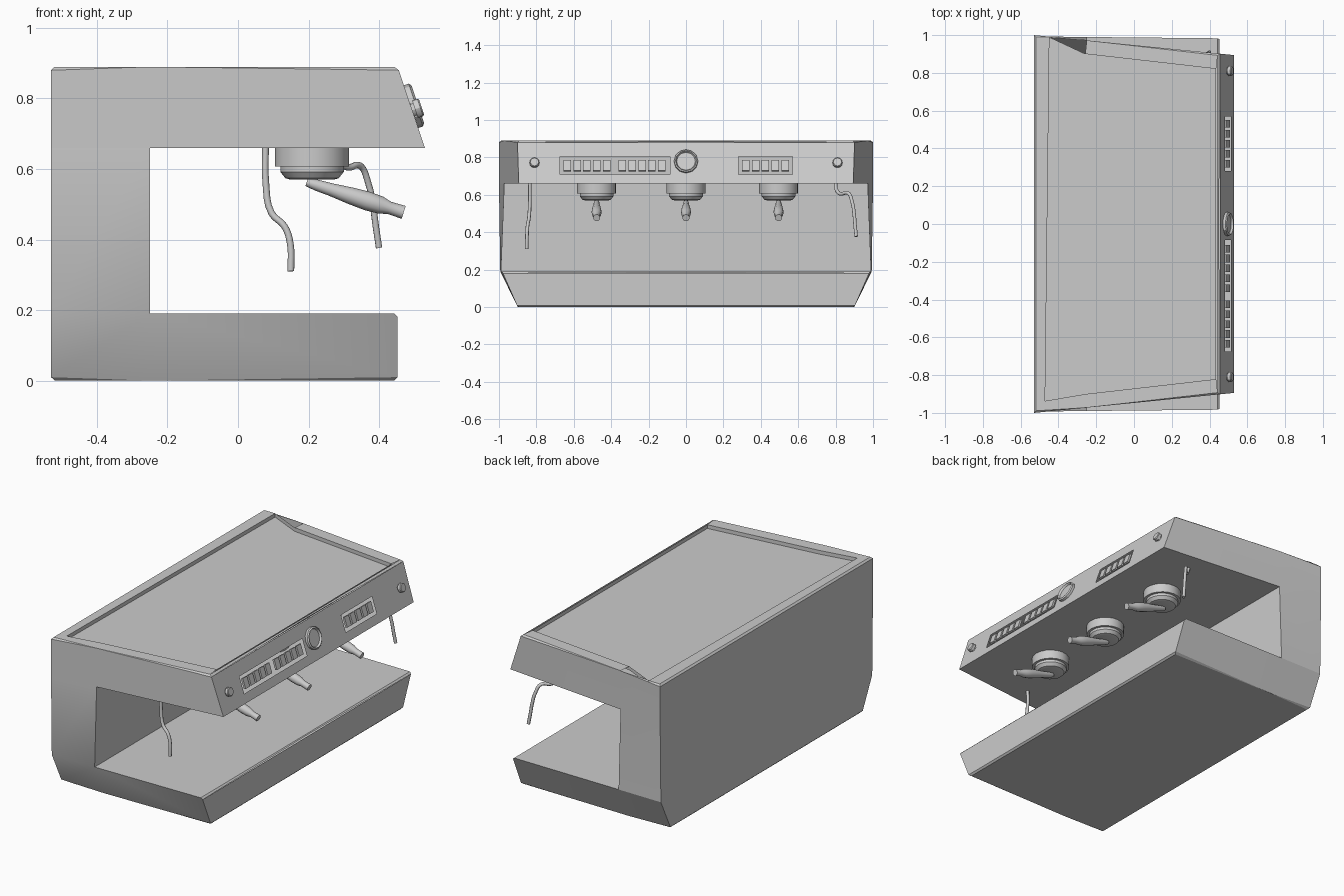
import bpy, bmesh, math
from mathutils import Matrix, Vector

if "Cube" in bpy.data.objects:
    bpy.data.objects.remove(bpy.data.objects["Cube"])


def finish(bm, name, angle=30):
    bmesh.ops.recalc_face_normals(bm, faces=bm.faces)
    me = bpy.data.meshes.new(name)
    bm.to_mesh(me)
    bm.free()
    ob = bpy.data.objects.new(name, me)
    bpy.context.collection.objects.link(ob)
    if angle:
        smooth(ob, angle)
    return ob


def smooth(ob, angle=30):
    bpy.ops.object.select_all(action='DESELECT')
    ob.select_set(True)
    bpy.context.view_layer.objects.active = ob
    bpy.ops.object.shade_smooth_by_angle(angle=math.radians(angle))


def lathe(name, profile, sides, matrix, angle=30):
    # profile of (radius, height) turned about local z, capped at both ends
    bm = bmesh.new()
    rings = [[bm.verts.new((r * math.cos(math.tau * i / sides),
                            r * math.sin(math.tau * i / sides), h))
              for i in range(sides)] for r, h in profile]
    for a, b in zip(rings, rings[1:]):
        for i in range(sides):
            j = (i + 1) % sides
            bm.faces.new((a[i], a[j], b[j], b[i]))
    bm.faces.new(rings[0])
    bm.faces.new(rings[-1])
    bm.transform(matrix)
    return finish(bm, name, angle)


def on_panel(y, z):
    # frame on the sloping control panel: local x = world y, local z = outward
    s = math.hypot(0.075, 0.225)
    v = Vector((-0.075, 0, 0.225)) / s
    n = Vector((0.225, 0, 0.075)) / s
    p = (0.53 - (z - 0.66) / 3, y, z)
    return Matrix(((0, v.x, n.x, p[0]), (1, v.y, n.y, p[1]),
                   (0, v.z, n.z, p[2]), (0, 0, 0, 1)))


def box(name, size, matrix, angle=0):
    bm = bmesh.new()
    bmesh.ops.create_cube(bm, size=1, matrix=matrix @ Matrix.Diagonal((*size, 1)))
    return finish(bm, name, angle)


# Body: C-shaped profile with a half width at every point
pts = {'A': (-.53, 0, .9), 'B': (-.25, 0, .9), 'C': (.453, 0, .9),
       'D': (-.53, .19, .993), 'E': (-.25, .19, .99), 'F': (.453, .19, .983),
       'G': (-.53, .66, 1), 'H': (-.25, .66, .972), 'I': (.53, .66, .894),
       'J': (-.53, .89, 1), 'K': (-.25, .89, .972), 'L': (.453, .89, .9017)}
bm = bmesh.new()
left = {k: bm.verts.new((x, -w, z)) for k, (x, z, w) in pts.items()}
right = {k: bm.verts.new((x, w, z)) for k, (x, z, w) in pts.items()}
for q in ('ABED', 'BCFE', 'DEHG', 'GHKJ', 'HILK'):
    for side in (left, right):
        bm.faces.new([side[k] for k in q])
for a, b in ('AD', 'DG', 'GJ', 'CF', 'EF', 'EH', 'HI', 'IL'):
    bm.faces.new((left[a], left[b], right[b], right[a]))
caps = [bm.faces.new([left[k] for k in s] + [right[k] for k in reversed(s)])
        for s in ('ABC', 'JKL')]
edges = {e for f in caps for e in f.edges}
edges.add(bm.edges.get((left['F'], right['F'])))
bmesh.ops.bevel(bm, geom=list(edges), offset=0.01, segments=1, affect='EDGES')
bmesh.ops.recalc_face_normals(bm, faces=bm.faces)

# Recessed cup tray on top
top = max((f for f in bm.faces if f.normal.z > .99), key=lambda f: f.calc_center_median().z)
bmesh.ops.inset_region(bm, faces=[top], thickness=0.072)
floor = bmesh.ops.extrude_discrete_faces(bm, faces=[top])['faces'][0]
bmesh.ops.translate(bm, verts=floor.verts, vec=(0, 0, -0.022))
body = finish(bm, 'machine_body', 0)

# Shallow recesses for the button strips
for i, (y0, y1) in enumerate(((-.675, -.085), (.28, .57))):
    cutter = box('strip_cutter', (y1 - y0, .1, .016), on_panel((y0 + y1) / 2, .757))
    cutter.hide_render = True
    mod = body.modifiers.new('strip_recess', 'BOOLEAN')
    mod.operation, mod.object, mod.solver = 'DIFFERENCE', cutter, 'EXACT'
    bpy.context.view_layer.objects.active = body
    bpy.ops.object.modifier_apply(modifier=mod.name)
    bpy.data.objects.remove(cutter)
smooth(body)

# Push buttons in groups of five
for g, y0 in enumerate((-.635, -.34, .32)):
    for i in range(5):
        box(f'button_{g}_{i}', (.04, .06, .012), on_panel(y0 + i * .0525, .757)
            @ Matrix.Translation((0, 0, -.004)))

# Dished gauge and steam knobs
lathe('pressure_gauge', [(.064, -.01), (.064, .014), (.056, .02), (.05, .008), (.003, .008)],
      12, on_panel(0, .777))
for s, side in ((-1, 'left'), (1, 'right')):
    lathe(f'steam_knob_{side}', [(.018, -.01), (.018, .008), (.026, .008), (.026, .024), (.022, .028)],
          12, on_panel(s * .81, .767))

# Brew groups with filter handles
start, end = Vector((.195, 0, .563)), Vector((.47, 0, .477))
length = (end - start).length
turn = (end - start).to_track_quat('Z', 'Y').to_matrix().to_4x4()
for i, y in enumerate((-.478, 0, .495)):
    lathe(f'brew_group_{i}', [(.105, .67), (.105, .607), (.09, .607), (.09, .592), (.076, .574), (.062, .57)],
          20, Matrix.Translation((.21, y, 0)))
    lathe(f'filter_handle_{i}',
          [(.012, 0), (.016, .03), (.018, .07), (.024, .13), (.027, .18), (.025, .22),
           (.018, .245), (.019, length)],
          12, Matrix.Translation(start + Vector((0, y, 0))) @ turn, 40)


# Steam wands as bent tubes
def wand(name, path):
    cu = bpy.data.curves.new(name, 'CURVE')
    cu.dimensions, cu.bevel_depth, cu.bevel_resolution = '3D', .0095, 2
    cu.use_fill_caps, cu.resolution_u = True, 4
    sp = cu.splines.new('BEZIER')
    sp.bezier_points.add(len(path) - 1)
    for bp, p in zip(sp.bezier_points, path):
        bp.co = p
        bp.handle_left_type = bp.handle_right_type = 'AUTO'
    ob = bpy.data.objects.new(name, cu)
    bpy.context.collection.objects.link(ob)


wand('steam_wand_left', [(.078, -.835, .67), (.079, -.835, .56), (.095, -.84, .475),
                         (.132, -.847, .437), (.148, -.85, .39), (.15, -.852, .31)])
wand('steam_wand_right', [(.27, .8, .67), (.285, .805, .625), (.31, .825, .605),
                          (.345, .865, .61), (.362, .882, .585), (.4, .91, .377)])
